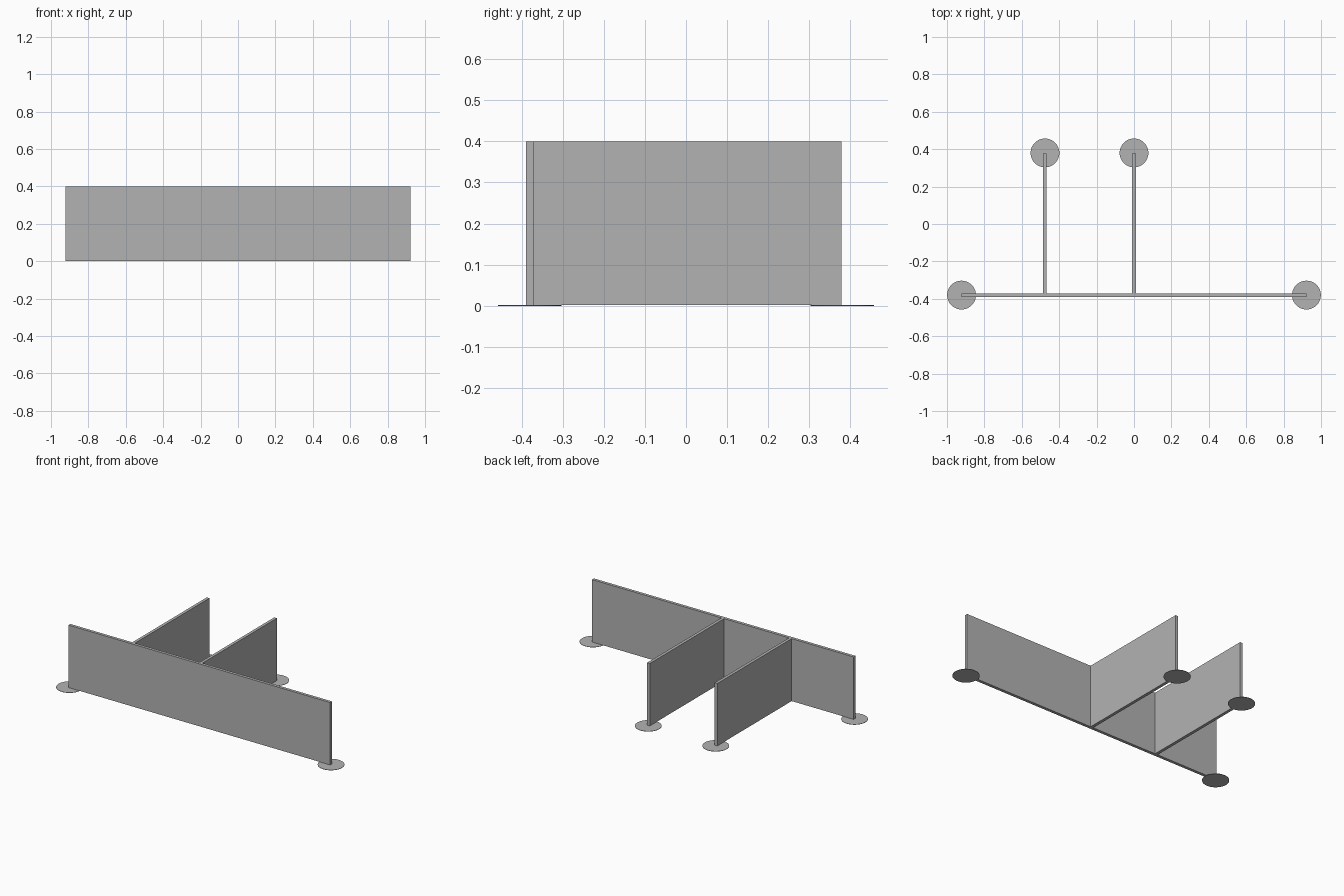
import bpy

old = bpy.data.objects.get("Cube")
if old:
    bpy.data.objects.remove(old, do_unlink=True)

grey = bpy.data.materials.new("plain grey")
grey.use_nodes = True
colour = (0.45, 0.45, 0.45, 1)
grey.diffuse_color = colour
grey.node_tree.nodes["Principled BSDF"].inputs["Base Color"].default_value = colour

BASE, TOP = 0.002, 0.4
HALF_LENGTH, WALL_Y, FIN_END = 0.922, -0.38, 0.378
THICK, FOOT_R = 0.019, 0.077


def panel(name, x0, x1, y0, y1):
    """Upright board filling the given rectangle."""
    bpy.ops.mesh.primitive_cube_add(
        size=1, location=((x0 + x1) / 2, (y0 + y1) / 2, (BASE + TOP) / 2))
    ob = bpy.context.object
    ob.name = name
    ob.scale = (x1 - x0, y1 - y0, TOP - BASE)
    bpy.ops.object.transform_apply(location=False, rotation=False, scale=True)
    ob.data.materials.append(grey)


def foot(name, x, y):
    """Thin round floor plate."""
    bpy.ops.mesh.primitive_cylinder_add(
        vertices=48, radius=FOOT_R, depth=BASE, location=(x, y, BASE / 2))
    ob = bpy.context.object
    ob.name = name
    bpy.ops.object.shade_smooth_by_angle()
    ob.data.materials.append(grey)


# Long front board with a foot under each end
panel("front_panel", -HALF_LENGTH, HALF_LENGTH, WALL_Y - THICK / 2, WALL_Y + THICK / 2)
for side, sign in (("left", 1), ("right", -1)):
    foot(f"{side}_end_foot", sign * HALF_LENGTH, WALL_Y)

# Two dividers running back from the board, each ending on a foot
for label, x in (("middle", 0), ("right", -0.476)):
    panel(f"{label}_divider", x - THICK / 2, x + THICK / 2, WALL_Y + THICK / 2, FIN_END)
    foot(f"{label}_divider_foot", x, FIN_END + 0.002)
